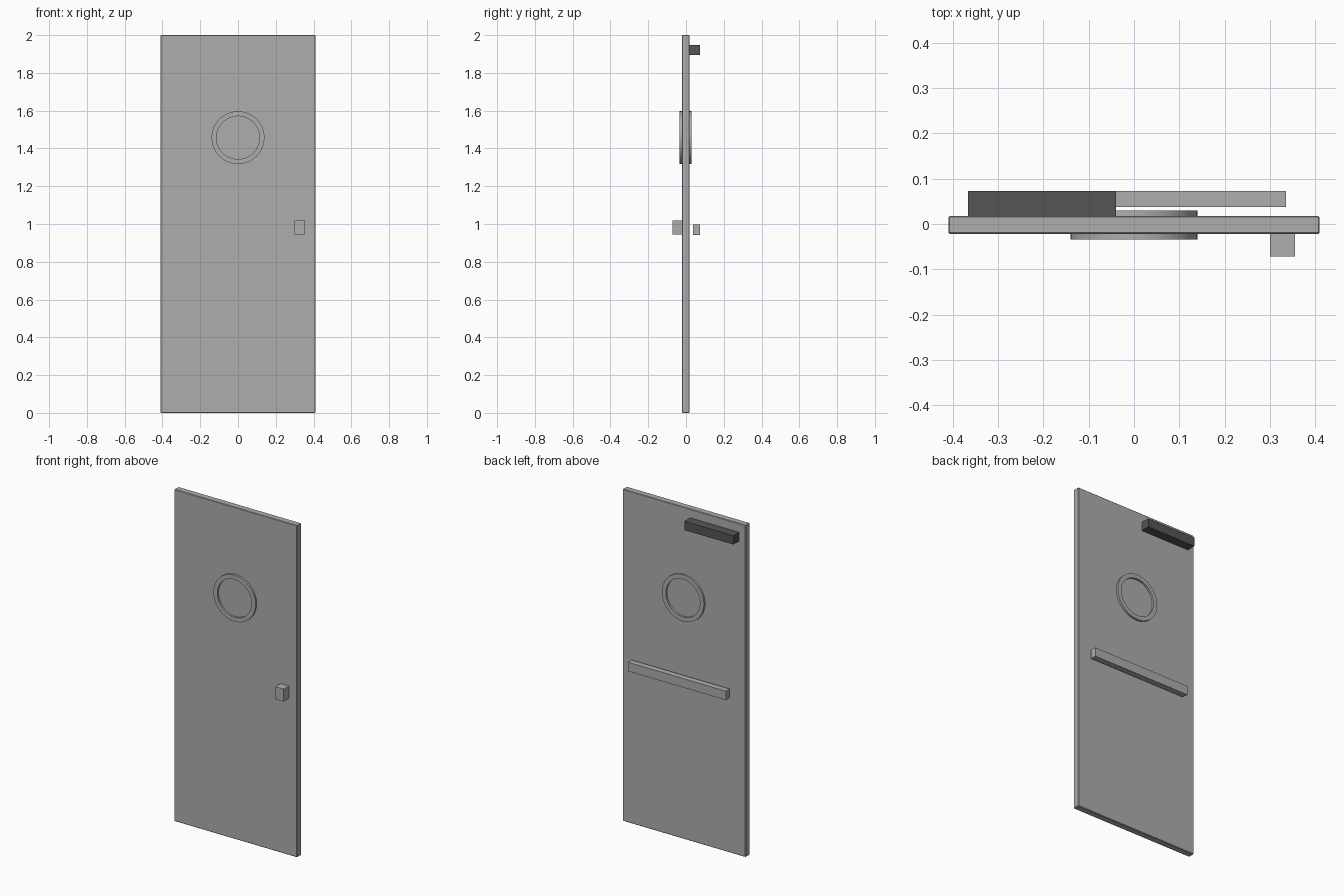
import bpy, bmesh, math

if "Cube" in bpy.data.objects:
    bpy.data.objects.remove(bpy.data.objects["Cube"])


def material(name, rgb):
    m = bpy.data.materials.new(name)
    m.diffuse_color = (*rgb, 1)
    m.use_nodes = True
    m.node_tree.nodes["Principled BSDF"].inputs["Base Color"].default_value = m.diffuse_color
    return m


STEEL = material("grey steel", (0.42, 0.42, 0.43))
DARK = material("dark grey metal", (0.09, 0.09, 0.09))


def finish(name, bm, mat):
    bmesh.ops.recalc_face_normals(bm, faces=bm.faces)
    mesh = bpy.data.meshes.new(name)
    bm.to_mesh(mesh)
    bm.free()
    mesh.materials.append(mat)
    obj = bpy.data.objects.new(name, mesh)
    bpy.context.collection.objects.link(obj)
    return obj


def box(name, lo, hi, mat):
    bm = bmesh.new()
    bmesh.ops.create_cube(bm, size=1)
    for v in bm.verts:
        v.co = [(a + b) / 2 + c * (b - a) for a, b, c in zip(lo, hi, v.co)]
    return finish(name, bm, mat)


# Door leaf with finely eased edges
door = box("door_leaf", (-0.41, -0.022, 0), (0.41, 0.018, 2), STEEL)
bevel = door.modifiers.new("eased edges", "BEVEL")
bevel.width = 0.003
bevel.segments = 1

# Porthole trim ring standing proud on both faces
SEGMENTS, CENTRE_Z = 48, 1.457
profile = [(0.14, -0.034), (0.14, 0.030), (0.114, 0.030), (0.114, -0.034)]
bm = bmesh.new()
rings = []
for i in range(SEGMENTS):
    a = math.tau * i / SEGMENTS
    rings.append([bm.verts.new((r * math.cos(a), y, CENTRE_Z + r * math.sin(a)))
                  for r, y in profile])
for i, ring in enumerate(rings):
    nxt = rings[(i + 1) % SEGMENTS]
    for j in range(4):
        k = (j + 1) % 4
        bm.faces.new((ring[j], ring[k], nxt[k], nxt[j]))
trim = finish("porthole_trim", bm, STEEL)
bpy.context.view_layer.objects.active = trim
trim.select_set(True)
bpy.ops.object.shade_smooth_by_angle(angle=math.radians(30))

# Front pull knob, rear push bar and door closer
box("pull_knob", (0.30, -0.072, 0.944), (0.355, -0.022, 1.019), STEEL)
box("push_bar", (-0.317, 0.037, 0.943), (0.336, 0.073, 0.997), STEEL)
box("door_closer", (-0.367, 0.018, 1.894), (-0.04, 0.073, 1.947), DARK)
